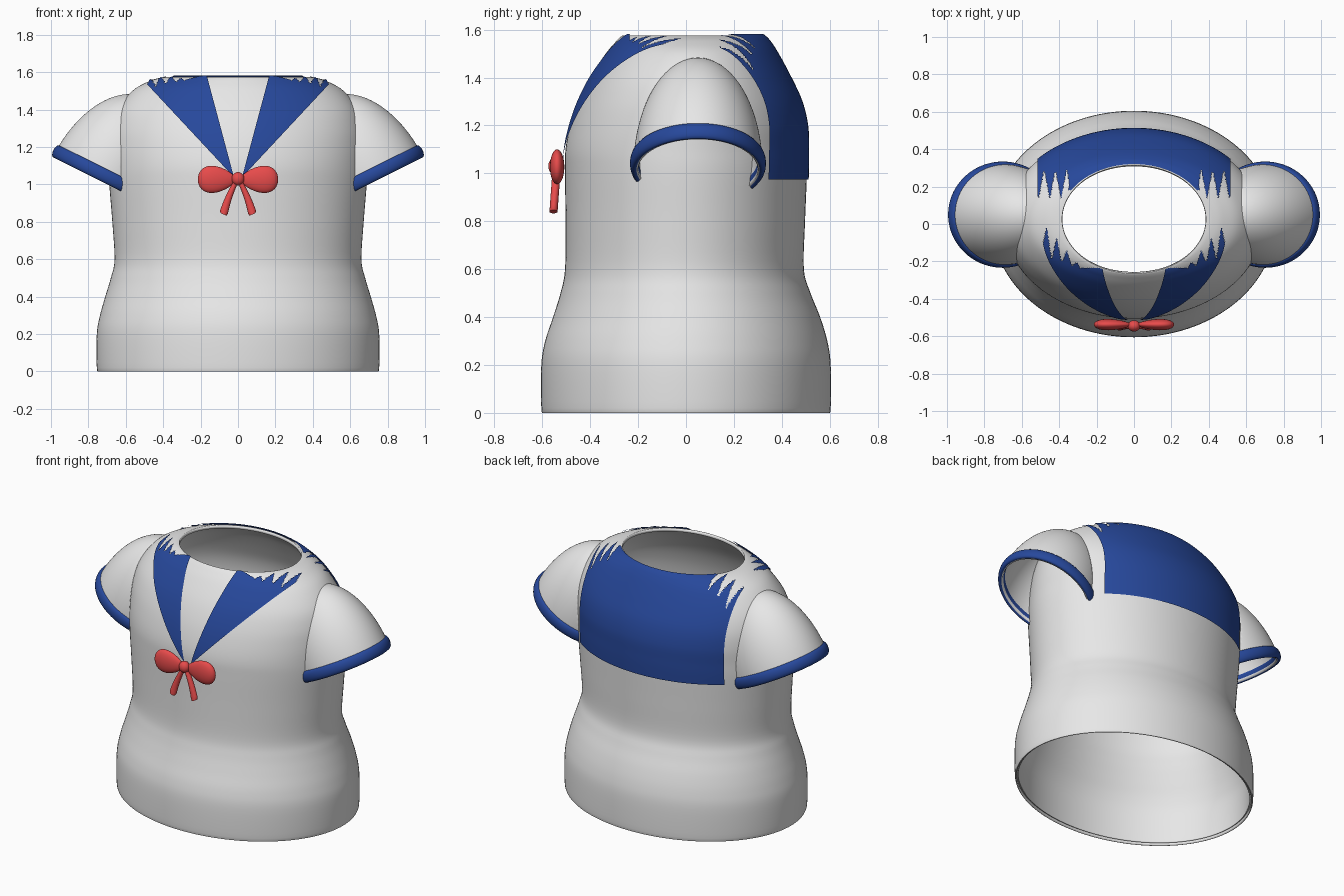
import bpy, bmesh, math
from mathutils import Vector

if "Cube" in bpy.data.objects:
    bpy.data.objects.remove(bpy.data.objects["Cube"])


def material(name, rgb):
    m = bpy.data.materials.new(name)
    m.diffuse_color = (*rgb, 1)
    m.use_nodes = True
    m.node_tree.nodes["Principled BSDF"].inputs["Base Color"].default_value = m.diffuse_color
    return m


CLOTH = material("white cloth", (0.8, 0.8, 0.8))
NAVY = material("navy trim", (0.02, 0.065, 0.33))
RED = material("red ribbon", (0.8, 0.07, 0.07))

# Torso profile: height, half width, front y, back y
PROFILE = [(0, .745, -.595, .595), (.02, .755, -.604, .604), (.2, .755, -.604, .604),
           (.3, .738, -.588, .590), (.4, .710, -.555, .560), (.5, .680, -.524, .520),
           (.6, .660, -.505, .492), (.8, .672, -.503, .497), (1, .688, -.505, .505),
           (1.1, .690, -.503, .506), (1.2, .690, -.483, .502), (1.3, .680, -.450, .478),
           (1.4, .645, -.402, .432), (1.5, .565, -.335, .378), (1.55, .480, -.293, .345),
           (1.57, .420, -.273, .325), (1.575, .385, -.265, .315)]


def profile_at(t):
    """Smooth interpolation through the profile rows, t from 0 to 1."""
    n = len(PROFILE) - 1
    i = min(int(t * n), n - 1)
    f = t * n - i
    a, b, c, d = (PROFILE[min(max(k, 0), n)] for k in (i - 1, i, i + 1, i + 2))
    return [.5 * (2 * q + (r - p) * f + (2 * p - 5 * q + 4 * r - s) * f * f
                  + (3 * q - p - 3 * r + s) * f ** 3) for p, q, r, s in zip(a, b, c, d)]


ROWS = [profile_at(k / 300) for k in range(301)]


def inside_torso(p):
    z, rx, y0, y1 = min(ROWS, key=lambda r: abs(r[0] - p.z))
    return (p.x / rx) ** 2 + ((p.y - (y0 + y1) / 2) * 2 / (y1 - y0)) ** 2 < .96


def loft(rings):
    """Bridge closed rings of points into a tube."""
    bm = bmesh.new()
    vs = [[bm.verts.new(p) for p in ring] for ring in rings]
    n = len(vs[0])
    for lo, hi in zip(vs, vs[1:]):
        for i in range(n):
            j = (i + 1) % n
            bm.faces.new((lo[i], lo[j], hi[j], hi[i]))
    bm.normal_update()
    return bm


def finish(bm, name, mat, thickness=0, angle=40):
    me = bpy.data.meshes.new(name)
    bm.to_mesh(me)
    bm.free()
    ob = bpy.data.objects.new(name, me)
    bpy.context.collection.objects.link(ob)
    me.materials.append(mat)
    if thickness:
        mod = ob.modifiers.new("thickness", "SOLIDIFY")
        mod.thickness, mod.offset = thickness, -1
    bpy.ops.object.select_all(action='DESELECT')
    bpy.context.view_layer.objects.active = ob
    ob.select_set(True)
    bpy.ops.object.shade_smooth_by_angle(angle=math.radians(angle))
    return ob


def torso_surface(t0, t1, rows, segs):
    rings = []
    for k in range(rows + 1):
        z, rx, y0, y1 = profile_at(t0 + (t1 - t0) * k / rows)
        rings.append([(rx * math.cos(a), (y0 + y1) / 2 + (y1 - y0) / 2 * math.sin(a), z)
                      for a in (2 * math.pi * i / segs for i in range(segs))])
    return loft(rings)


# Torso shell, open at neck and hem
finish(torso_surface(0, 1, 80, 128), "torso", CLOTH, .02)


def collar_surface():
    bm = torso_surface(.47, .975, 90, 420)
    for v, n in [(v, v.normal.copy()) for v in bm.verts]:
        v.co += n * .008
    return bm


def cut(bm, point, normal):
    """Remove everything on the side the normal points to."""
    bmesh.ops.bisect_plane(bm, geom=bm.verts[:] + bm.edges[:] + bm.faces[:], dist=1e-5,
                           plane_co=point, plane_no=normal, clear_outer=True)


def keep(bm, rule):
    gone = [f for f in bm.faces if not rule(f.calc_center_median())]
    bmesh.ops.delete(bm, geom=gone, context='FACES')


def tooth(x, period):
    f = (x / period) % 1
    return 1 - abs(2 * f - 1)


# Front collar bands, running from the shoulders down to the bow
def front_rule(p):
    x = abs(p.x)
    if x < .29:
        return p.y < -.235
    peak = -.22 + (x - .29) * 1.2
    valley = -.24 + (x - .29) * .35
    return p.y < valley + (peak - valley) * tooth(x, .055)


for s, side in ((1, "left"), (-1, "right")):
    bm = collar_surface()
    cut(bm, (0, .05, 0), (0, 1, 0))
    cut(bm, (s * .03, 0, 1.07), (-s * .505, 0, .135))
    cut(bm, (s * .07, 0, 1.09), (s * .45, 0, -.42))
    keep(bm, front_rule)
    finish(bm, "collar_front_" + side, NAVY)


# Back collar flap with ragged shoulder ends
def back_rule(p):
    x = abs(p.x)
    if x < .35:
        return p.y > .18
    return p.y > .29 - .16 * tooth(x, .06)


bm = collar_surface()
cut(bm, (0, .1, 0), (0, -1, 0))
cut(bm, (0, 0, .975), (0, 0, -1))
for s in (1, -1):
    cut(bm, (s * .515, 0, 0), (s, 0, 0))
keep(bm, back_rule)
finish(bm, "collar_back", NAVY)

# Sleeves: half ellipsoids tilted outward, each with a rounded cuff
TILT = math.radians(26.5)


def sleeve_ring(s, height, ru, rv, n=112):
    out = Vector((math.cos(TILT), 0, math.sin(TILT)))
    up = Vector((-math.sin(TILT), 0, math.cos(TILT)))
    ring = []
    for i in range(n):
        a = 2 * math.pi * i / n
        p = (Vector((.715, .05, 1.015)) + up * height + out * ru * math.cos(a)
             + Vector((0, rv * math.sin(a), 0)))
        ring.append(Vector((s * p.x, p.y, p.z)))
    return ring


for s, side in ((1, "left"), (-1, "right")):
    rings = []
    for k in range(49):
        a = math.pi / 2 * k / 50
        rings.append(sleeve_ring(s, .5 * math.sin(a), .305 * math.cos(a), .27 * math.cos(a)))
    bm = loft(rings)
    keep(bm, lambda p: not inside_torso(p))
    bmesh.ops.recalc_face_normals(bm, faces=bm.faces)
    if sum(f.normal.x * s for f in bm.faces) < 0:
        bmesh.ops.reverse_faces(bm, faces=bm.faces[:])
    finish(bm, "sleeve_" + side, CLOTH, .02)

    rings = []
    for k in range(17):
        a = 2 * math.pi * k / 16
        h, r = .03 + .036 * math.sin(a), .018 * math.cos(a)
        rings.append(sleeve_ring(s, h, .301 + r, .266 + r))
    bm = loft(rings)
    bmesh.ops.remove_doubles(bm, verts=bm.verts, dist=1e-5)
    bmesh.ops.recalc_face_normals(bm, faces=bm.faces)
    keep(bm, lambda p: not inside_torso(p))
    finish(bm, "cuff_" + side, NAVY, angle=60)


# Bow: knot, two teardrop loops and two curved tails
def ball(name, centre, size, taper=0):
    bm = bmesh.new()
    bmesh.ops.create_uvsphere(bm, u_segments=32, v_segments=20, radius=1)
    for v in bm.verts:
        w = 1 + .3 * v.co.x * taper
        v.co = Vector((v.co.x * size[0], v.co.y * size[1] * w, v.co.z * size[2] * w)) + Vector(centre)
    return finish(bm, name, RED, angle=80)


ball("bow_knot", (0, -.545, 1.03), (.034, .03, .036))
for s, side in ((1, "left"), (-1, "right")):
    ball("bow_loop_" + side, (s * .115, -.538, 1.027), (.1, .029, .07), s)
    rings = []
    for k in range(17):
        t = k / 16
        w = (.012 + .012 * t) * (1 if t < .95 else .75)
        c = Vector((s * (.008 + .095 * t - .025 * t * t), -.54 - .013 * t, 1.02 - .18 * t))
        d = Vector((s * .9, 0, .4))
        rings.append([c + d * w * math.cos(a) + Vector((0, .017 * math.sin(a), 0))
                      for a in (2 * math.pi * i / 16 for i in range(16))])
    bm = loft(rings)
    bmesh.ops.holes_fill(bm, edges=bm.edges[:], sides=0)
    bmesh.ops.recalc_face_normals(bm, faces=bm.faces)
    finish(bm, "bow_tail_" + side, RED, angle=50)
